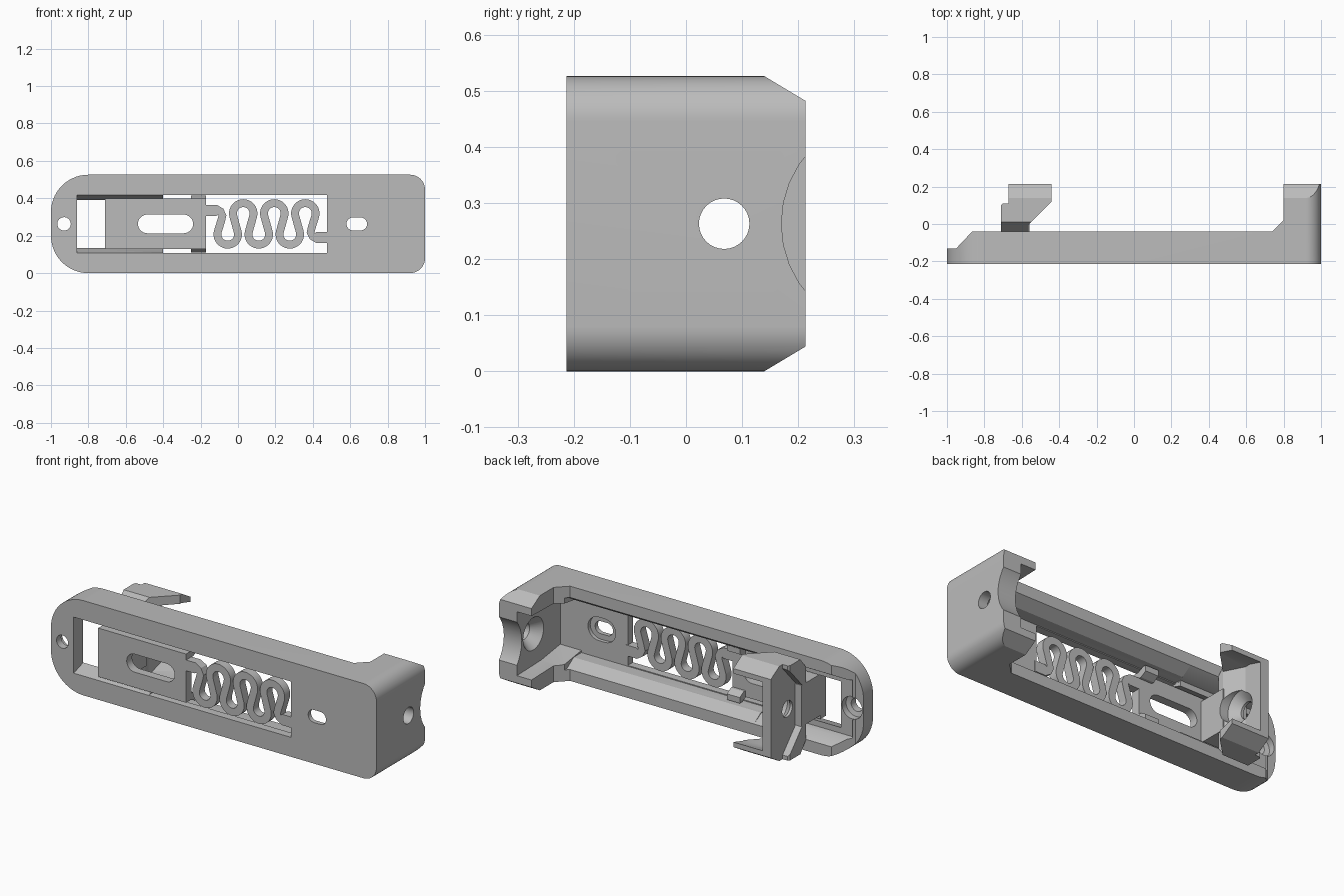
import bpy, bmesh, math
from mathutils import Vector

if "Cube" in bpy.data.objects:
    bpy.data.objects.remove(bpy.data.objects["Cube"])

MID = 0.263                      # mid height of every part
FRONT = -0.213                   # front face
BACK = 0.213                     # back face

grey = bpy.data.materials.new("plain_grey")
grey.use_nodes = True
grey.diffuse_color = (0.5, 0.5, 0.5, 1)
grey.node_tree.nodes["Principled BSDF"].inputs["Base Color"].default_value = (0.5, 0.5, 0.5, 1)


def finish(name, bm):
    bmesh.ops.recalc_face_normals(bm, faces=bm.faces)
    mesh = bpy.data.meshes.new(name)
    bm.to_mesh(mesh)
    bm.free()
    ob = bpy.data.objects.new(name, mesh)
    bpy.context.collection.objects.link(ob)
    mesh.materials.append(grey)
    return ob


def prism(name, pts, axis, a, b):
    """Extrude a 2D outline along one axis from a to b."""
    place = {"x": lambda p, t: (t, p[0], p[1]),
             "y": lambda p, t: (p[0], t, p[1]),
             "z": lambda p, t: (p[0], p[1], t)}[axis]
    bm = bmesh.new()
    low = [bm.verts.new(place(p, a)) for p in pts]
    high = [bm.verts.new(place(p, b)) for p in pts]
    bm.faces.new(low)
    bm.faces.new(high)
    for i in range(len(pts)):
        j = (i + 1) % len(pts)
        bm.faces.new((low[i], low[j], high[j], high[i]))
    return finish(name, bm)


def mirrored(half):
    """Turn (y, half height) points into a closed y-z outline about MID."""
    return [(y, MID - h) for y, h in half] + [(y, MID + h) for y, h in reversed(half)]


def arc(cx, cz, r, a, b, n=14):
    angles = [math.radians(a + (b - a) * i / n) for i in range(n + 1)]
    return [(cx + r * math.cos(t), cz + r * math.sin(t)) for t in angles]


def capsule(x0, x1, r):
    return arc(x1 - r, MID, r, -90, 90) + arc(x0 + r, MID, r, 90, 270)


def box(name, x0, x1, y0, y1, half):
    return prism(name, mirrored([(y0, half), (y1, half)]), "x", x0, x1)


def cone(name, axis, centre, spans):
    """Round cutter lofted through (position, radius) rings along an axis."""
    bm = bmesh.new()
    rings = []
    for t, r in spans:
        ring = arc(centre[0], centre[1], r, 0, 360, 32)[:-1]
        rings.append([bm.verts.new((t, p[0], p[1]) if axis == "x" else (p[0], t, p[1]))
                      for p in ring])
    for lo, hi in zip(rings, rings[1:]):
        for i in range(32):
            bm.faces.new((lo[i], lo[i - 1], hi[i - 1], hi[i]))
    bm.faces.new(rings[0])
    bm.faces.new(rings[-1])
    return finish(name, bm)


def combine(ob, other, operation="DIFFERENCE"):
    mod = ob.modifiers.new("cut", "BOOLEAN")
    mod.operation = operation
    mod.solver = "EXACT"
    mod.object = other
    bpy.context.view_layer.update()
    evaluated = ob.evaluated_get(bpy.context.evaluated_depsgraph_get())
    mesh = bpy.data.meshes.new_from_object(evaluated)
    ob.modifiers.clear()
    ob.data = mesh
    bpy.data.objects.remove(other)


# Tray: rounded outline trimmed by its plan and end profiles
H = 2 * MID
outline = (arc(0.92, 0.08, 0.08, -90, 0) + arc(0.92, H - 0.08, 0.08, 0, 90)
           + arc(-0.8, H - 0.2, 0.2, 90, 180) + arc(-0.8, 0.2, 0.2, 180, 270))
tray = prism("tray", outline, "y", FRONT, BACK)
plan = [(-1.1, -0.3), (-1.1, -0.13), (-0.95, -0.13), (-0.865, -0.04), (0.74, -0.04),
        (0.80, 0.02), (0.80, 0.3), (1.1, 0.3), (1.1, -0.3)]
combine(tray, prism("plan_trim", plan, "z", -0.1, 0.7), "INTERSECT")
combine(tray, prism("end_trim", mirrored([(-0.3, 0.3), (0.0, 0.3), (0.078, 0.3), (0.2495, 0.197)]),
                    "x", -1.2, 1.2), "INTERSECT")

# Hollow inside: main trough, shallow left trough and end cap pocket
combine(tray, prism("trough", mirrored([(-0.168, 0.16), (-0.10, 0.16), (-0.04, 0.2), (0.3, 0.2)]),
                    "x", -0.4, 0.76))
combine(tray, prism("left_trough", mirrored([(-0.13, 0.16), (-0.10, 0.165), (-0.04, 0.2), (0.3, 0.2)]),
                    "x", -0.94, -0.39))
combine(tray, prism("cap_pocket", mirrored([(-0.168, 0.148), (0.0, 0.172), (0.3, 0.18)]),
                    "x", 0.7, 0.89))

# Front window, with sloping guide rails on the left
combine(tray, box("window", -0.401, 0.475, -0.3, -0.1, 0.155))
combine(tray, prism("rail_window", mirrored([(-0.22, 0.158), (-0.12, 0.125)]), "x", -0.86, -0.395))

# Mounting holes, cap hole and finger notch
combine(tray, cone("left_hole", "y", (-0.93, MID),
                   [(-0.3, 0.036), (-0.172, 0.036), (-0.165, 0.062), (-0.05, 0.062)]))
combine(tray, prism("slot_hole", capsule(0.58, 0.69, 0.035), "y", -0.3, -0.1))
combine(tray, prism("slot_recess", capsule(0.55, 0.72, 0.065), "y", -0.188, -0.1))
combine(tray, cone("cap_hole", "x", (0.068, MID),
                   [(0.8, 0.09), (0.89, 0.09), (0.945, 0.045), (1.1, 0.045)]))
combine(tray, cone("cap_notch", "x", (0.362, MID), [(0.7, 0.192), (1.1, 0.192)]))

# Slider plate with its long slot, side tabs and post
slider = box("slider", -0.71, -0.17, FRONT, -0.165, 0.135)
combine(slider, prism("slider_slot", capsule(-0.535, -0.24, 0.05), "y", -0.3, -0.1))
slider_post = box("slider_post", -0.71, -0.56, -0.168, 0.0, 0.115)
for side, sign in (("lower", -1), ("upper", 1)):
    z0, z1 = MID + sign * 0.10, MID + sign * 0.152
    prism(side + "_slider_tab", [(-0.172, z0), (-0.172, z0 + sign * 0.035), (-0.135, z1),
                                 (-0.115, z1), (-0.115, z0 + sign * 0.02), (-0.15, z0)],
          "x", -0.25, -0.17)

# Clamp: overhanging jaw carried by the slider
jaw = [(-0.71, -0.04), (-0.71, 0.10), (-0.67, 0.15), (-0.67, BACK), (-0.44, BACK),
       (-0.44, 0.12), (-0.565, -0.005), (-0.565, -0.04)]
clamp = prism("clamp", jaw, "z", -0.1, 0.7)
combine(clamp, prism("clamp_trim", mirrored([(-0.04, 0.2), (0.01, MID), (0.138, MID), (BACK, 0.218)]),
                     "x", -0.9, -0.3), "INTERSECT")
inside = mirrored([(-0.2, 0.21), (0.13, 0.215), (0.3, 0.165)])
pocket = prism("clamp_pocket", inside, "x", -0.62, -0.3)
slant = [(-0.55, -0.1), (-0.55, -0.03), (-0.62, 0.10), (-0.62, 0.3), (-0.3, 0.3), (-0.3, -0.1)]
combine(pocket, prism("pocket_slant", slant, "z", -0.1, 0.7), "INTERSECT")
combine(clamp, pocket)
combine(clamp, prism("clamp_relief", mirrored([(0.11, 0.3), (0.11, 0.24), (-0.01, 0.11)])
                     + [(0.3, MID + 0.3), (0.3, MID - 0.3)], "x", -0.8, -0.67))
hole = [(-0.9, 0.045), (-0.655, 0.045), (-0.61, 0.09), (-0.4, 0.09)]
combine(clamp, cone("clamp_hole", "x", (0.068, MID), hole))
combine(slider_post, cone("post_hole", "x", (0.068, MID), hole))

# Serpentine spring: alternating lobes joined by tangents
R, STEP, LOW, TOP = 0.055, 0.083, MID - 0.056, MID + 0.056
gap = math.hypot(STEP, TOP - LOW)
lean = math.degrees(math.atan2(TOP - LOW, STEP) - math.acos(2 * R / gap))
path = [(-0.18, 0.335), (-0.115, 0.335), (-0.092, 0.328), (-0.083, 0.308), (-0.09, 0.28)]
for i in range(6):
    cx = -0.055 + STEP * i
    if i % 2 == 0:
        path += arc(cx, LOW, R, 180 - lean, 360 + lean, 20)
    else:
        path += arc(cx, TOP, R, 180 + lean, -lean, 20)
path += [(0.305 - x, 2 * MID - z) for x, z in reversed(path[:5])]

bm = bmesh.new()
rows = []
for i, p in enumerate(path):
    a, b = Vector(path[max(i - 1, 0)]), Vector(path[min(i + 1, len(path) - 1)])
    d = (b - a).normalized()
    width = 0.03 if i < 2 or i > len(path) - 3 else 0.021
    n = Vector((-d.y, d.x)) * width
    corners = ((1, FRONT), (-1, FRONT), (-1, -0.165), (1, -0.165))
    rows.append([bm.verts.new((p[0] + s * n.x, y, p[1] + s * n.y)) for s, y in corners])
for r0, r1 in zip(rows, rows[1:]):
    for k in range(4):
        bm.faces.new((r0[k - 1], r0[k], r1[k], r1[k - 1]))
bm.faces.new(rows[0])
bm.faces.new(rows[-1])
finish("spring", bm)

# Smooth rounded surfaces, keep hard edges
for ob in bpy.context.collection.objects:
    if ob.type == "MESH" and grey.name in ob.data.materials:
        bpy.ops.object.select_all(action="DESELECT")
        ob.select_set(True)
        bpy.context.view_layer.objects.active = ob
        bpy.ops.object.shade_smooth_by_angle(angle=math.radians(28))
